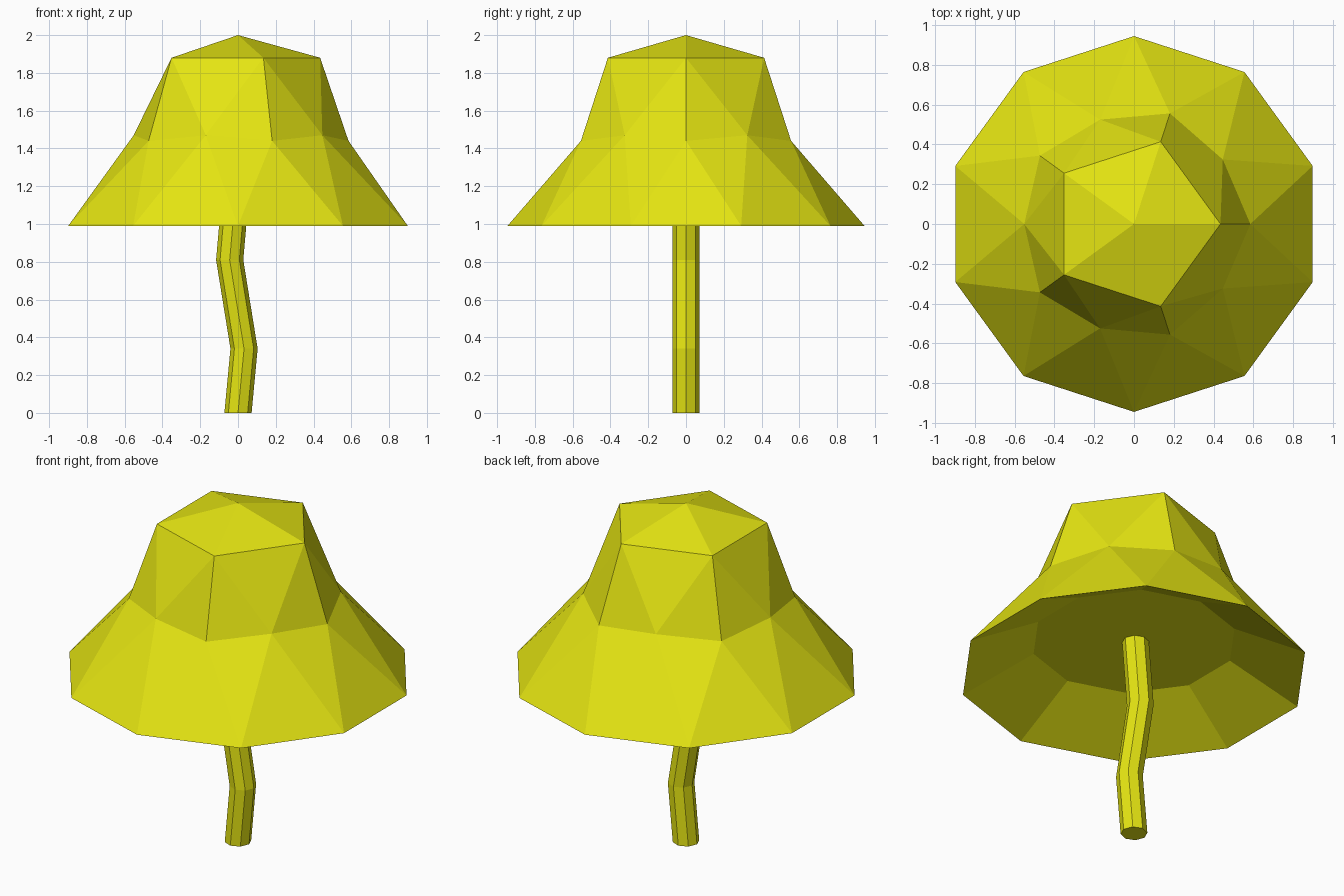
import bpy, bmesh, math

if "Cube" in bpy.data.objects:
    bpy.data.objects.remove(bpy.data.objects["Cube"])

yellow = bpy.data.materials.new("yellow")
yellow.diffuse_color = (0.78, 0.78, 0.006, 1)
yellow.use_nodes = True
yellow.node_tree.nodes["Principled BSDF"].inputs["Base Color"].default_value = yellow.diffuse_color


def add_object(name, bm):
    bmesh.ops.recalc_face_normals(bm, faces=bm.faces[:])
    mesh = bpy.data.meshes.new(name)
    bm.to_mesh(mesh)
    bm.free()
    mesh.materials.append(yellow)
    obj = bpy.data.objects.new(name, mesh)
    bpy.context.collection.objects.link(obj)
    return obj


# Cap: upper half of an icosphere, its rings reshaped into a bell
bm = bmesh.new()
bmesh.ops.create_icosphere(bm, subdivisions=2, radius=1)
bmesh.ops.delete(bm, geom=[v for v in bm.verts if v.co.z < -0.05], context='VERTS')
rings = [  # sphere height, new radius, new height
    (1.0, 0.0, 2.0),
    (0.851, 0.435, 1.88),
    (0.526, 0.552, 1.47),
    (0.447, 0.585, 1.44),
    (0.0, 0.945, 0.99),
]
for v in bm.verts:
    _, r, z = min(rings, key=lambda k: abs(k[0] - v.co.z))
    a = math.atan2(v.co.y, v.co.x)
    v.co = (r * math.cos(a), r * math.sin(a), z)

# Hollow underside: rim pulled inward and up to a flat ceiling
rim = [e for e in bm.edges if e.is_boundary]
ext = bmesh.ops.extrude_edge_only(bm, edges=rim)["geom"]
for v in [g for g in ext if isinstance(g, bmesh.types.BMVert)]:
    k = 0.555 / 0.945
    v.co = (v.co.x * k, v.co.y * k, 1.19)
bmesh.ops.holes_fill(bm, edges=[e for e in bm.edges if e.is_boundary], sides=0)
add_object("cap", bm)

# Stem: eight-sided tube following a bent path
bm = bmesh.new()
path = [(0.0, 0.0), (0.032, 0.34), (-0.044, 0.81), (-0.008, 1.22)]
loops = []
for x, z in path:
    loops.append([bm.verts.new((x + 0.072 * math.cos(i * math.pi / 4),
                                0.072 * math.sin(i * math.pi / 4), z))
                  for i in range(8)])
for lo, hi in zip(loops, loops[1:]):
    for i in range(8):
        j = (i + 1) % 8
        bm.faces.new((lo[i], lo[j], hi[j], hi[i]))
bm.faces.new(loops[0])
bm.faces.new(loops[-1])
add_object("stem", bm)
